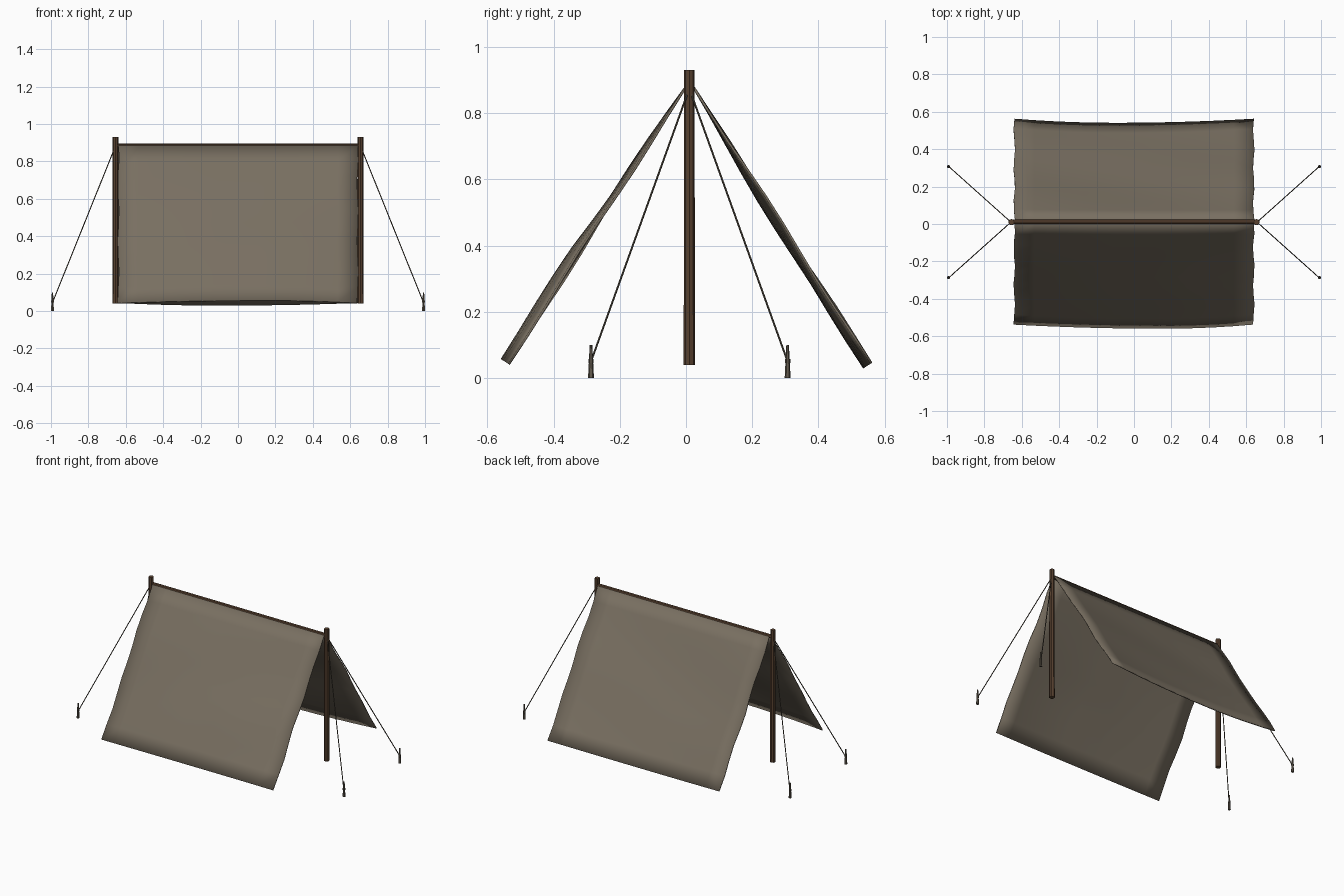
import bpy, bmesh, math
from mathutils import Vector

if "Cube" in bpy.data.objects:
    bpy.data.objects.remove(bpy.data.objects["Cube"])


def material(name, rgb):
    m = bpy.data.materials.new(name)
    m.diffuse_color = (*rgb, 1)
    m.use_nodes = True
    m.node_tree.nodes["Principled BSDF"].inputs["Base Color"].default_value = m.diffuse_color
    return m


CANVAS = material("canvas", (0.19, 0.16, 0.12))
WOOD = material("wood", (0.10, 0.055, 0.03))
ROPE = material("rope", (0.09, 0.075, 0.055))
PEG = material("peg_wood", (0.12, 0.10, 0.075))


def add_object(name, bm, mat):
    mesh = bpy.data.meshes.new(name)
    bm.to_mesh(mesh)
    bm.free()
    mesh.materials.append(mat)
    ob = bpy.data.objects.new(name, mesh)
    bpy.context.collection.objects.link(ob)
    return ob


def rod(name, a, b, r1, r2, sides, mat):
    """Tapered rod running from point a to point b."""
    a, b = Vector(a), Vector(b)
    bm = bmesh.new()
    bmesh.ops.create_cone(bm, cap_ends=True, segments=sides, radius1=r1,
                          radius2=r2, depth=(b - a).length)
    ob = add_object(name, bm, mat)
    ob.location = (a + b) / 2
    ob.rotation_euler = (b - a).to_track_quat('Z', 'Y').to_euler()
    return ob


def sheet(name, top, bottom, sway, peak, phase):
    """Canvas slope with a gentle billow and wavering side hems."""
    top, bottom = Vector((0, *top)), Vector((0, *bottom))
    slope = bottom - top
    out = Vector((0, -slope.z, slope.y)).normalized()
    if out.z < 0:
        out = -out
    bm = bmesh.new()
    bmesh.ops.create_grid(bm, x_segments=12, y_segments=10, size=1)
    for v in bm.verts:
        u, t = v.co.x, (1 - v.co.y) / 2
        x = 0.64 * u
        d = (x - peak) / (0.64 + math.copysign(peak, peak * x) * -1)
        billow = max(0, 1 - d * d) * min(1, 1.7 * t)
        ripple = 0.005 * math.sin(9 * t + 2 * u + phase) * math.sin(math.pi * t)
        p = top + slope * t + out * (sway * billow + ripple)
        hem = 0.004 * math.sin(17 * t + phase) * abs(u) ** 6
        v.co = (x + hem, p.y, p.z)
    ob = add_object(name, bm, CANVAS)
    mod = ob.modifiers.new("thickness", 'SOLIDIFY')
    mod.thickness = 0.007
    mod.offset = 0
    bpy.context.view_layer.objects.active = ob
    ob.select_set(True)
    bpy.ops.object.shade_smooth_by_angle(angle=math.radians(30))
    ob.select_set(False)


# canvas slopes
sheet("front_canvas", (0.002, 0.883), (-0.535, 0.042), 0.026, 0.15, 0.5)
sheet("back_canvas", (0.02, 0.883), (0.56, 0.045), -0.026, -0.1, 2.0)

# ridge pole
rod("ridge_pole", (-0.655, 0.012, 0.883), (0.655, 0.012, 0.883),
    0.012, 0.012, 8, WOOD)

for s, side in ((-1, "left"), (1, "right")):
    # upright post
    rod(side + "_post", (s * 0.655, 0.01, 0.04), (s * 0.655, 0.01, 0.93),
        0.017, 0.016, 8, WOOD)
    for y, end in ((-0.287, "front"), (0.307, "back")):
        # guy rope and its ground peg
        tag = end + "_" + side
        rod(tag + "_rope", (s * 0.658, 0.01, 0.875), (s * 0.99, y, 0.05),
            0.003, 0.003, 6, ROPE)
        rod(tag + "_peg", (s * 0.992, y, 0), (s * 0.992, y, 0.10),
            0.009, 0.004, 6, PEG)
        # rope loop around the peg
        rod(tag + "_knot", (s * 0.992, y, 0.045), (s * 0.992, y, 0.057),
            0.008, 0.008, 6, ROPE)
